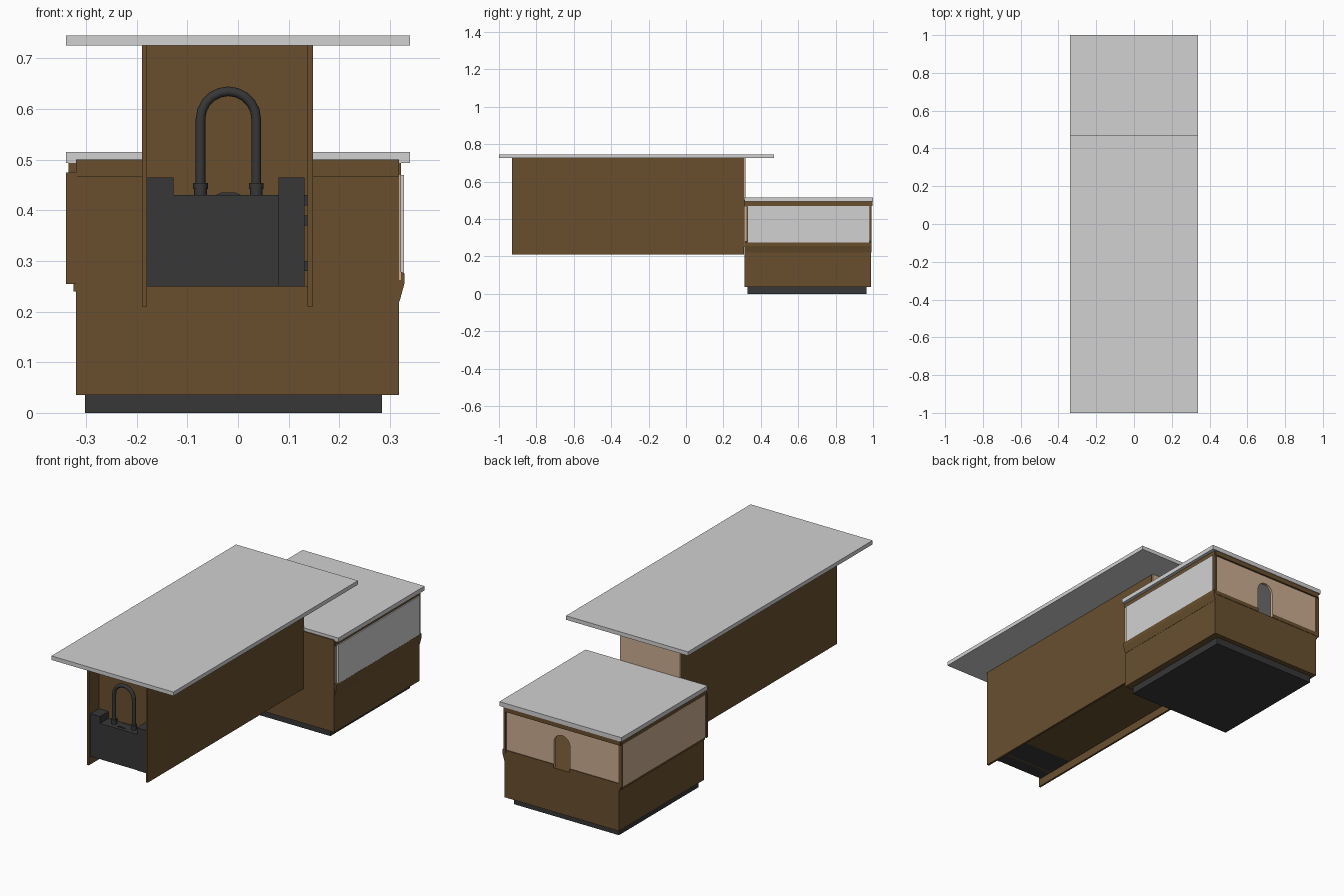
import bpy, bmesh, math

if "Cube" in bpy.data.objects:
    bpy.data.objects.remove(bpy.data.objects["Cube"])


def material(name, rgb):
    m = bpy.data.materials.new(name)
    m.diffuse_color = (*rgb, 1)
    m.use_nodes = True
    m.node_tree.nodes["Principled BSDF"].inputs["Base Color"].default_value = m.diffuse_color
    return m


BROWN = material("brown wood", (0.14, 0.078, 0.028))
TAN = material("tan panel", (0.60, 0.42, 0.28))
GREY = material("light grey worktop", (0.64, 0.64, 0.64))
DARK = material("dark metal", (0.038, 0.038, 0.038))


def prism(name, pts, y0, y1, mat):
    """Extrude an x-z outline from y0 to y1."""
    bm = bmesh.new()
    f = bm.faces.new([bm.verts.new((x, y0, z)) for x, z in pts])
    r = bmesh.ops.extrude_face_region(bm, geom=[f])
    for v in r["geom"]:
        if isinstance(v, bmesh.types.BMVert):
            v.co.y = y1
    bmesh.ops.recalc_face_normals(bm, faces=bm.faces)
    me = bpy.data.meshes.new(name)
    bm.to_mesh(me)
    bm.free()
    me.materials.append(mat)
    ob = bpy.data.objects.new(name, me)
    bpy.context.collection.objects.link(ob)
    return ob


def box(name, x0, x1, y0, y1, z0, z1, mat):
    return prism(name, [(x0, z0), (x1, z0), (x1, z1), (x0, z1)], y0, y1, mat)


def tube(name, pts, radius, mat):
    """Round pipe along a path."""
    cu = bpy.data.curves.new(name, 'CURVE')
    cu.dimensions = '3D'
    cu.bevel_depth = radius
    cu.bevel_resolution = 2
    cu.use_fill_caps = True
    sp = cu.splines.new('POLY')
    sp.points.add(len(pts) - 1)
    for p, c in zip(sp.points, pts):
        p.co = (*c, 1)
    cu.materials.append(mat)
    ob = bpy.data.objects.new(name, cu)
    bpy.context.collection.objects.link(ob)
    bpy.ops.object.select_all(action='DESELECT')
    ob.select_set(True)
    bpy.context.view_layer.objects.active = ob
    bpy.ops.object.convert(target='MESH')
    return ob


# High counter: top slab on two long side panels
box("high_worktop", -0.34, 0.34, -1.0, 0.47, 0.725, 0.745, GREY)
box("left_side_panel", -0.19, -0.18, -0.93, 0.31, 0.21, 0.727, BROWN)
box("right_side_panel", 0.137, 0.148, -0.93, 0.31, 0.21, 0.727, BROWN)
box("counter_front_wall", -0.18, 0.137, -0.85, -0.84, 0.25, 0.727, BROWN)
box("counter_floor", -0.18, 0.137, -0.70, 0.31, 0.25, 0.26, BROWN)
box("counter_back_panel", -0.189, 0.147, 0.309, 0.317, 0.25, 0.727, TAN)

# Dark fitting at the front end with its raised ends
prism("front_tank", [(-0.18, 0.25), (0.08, 0.25), (0.08, 0.43), (-0.127, 0.43),
                     (-0.127, 0.465), (-0.18, 0.465)], -0.917, -0.70, DARK)
box("front_tank_end", 0.08, 0.131, -0.92, -0.70, 0.25, 0.465, DARK)
for i, z in enumerate((0.28, 0.37, 0.41)):
    box(f"side_valve_{i}", 0.13, 0.137, -0.90, -0.87, z, z + 0.02, DARK)

# Arched pipe with stepped feet
PY, PX, R = -0.88, -0.019, 0.055
path = [(PX - R, PY, 0.43)]
path += [(PX - R * math.cos(math.pi * i / 10), PY, 0.58 + R * math.sin(math.pi * i / 10))
         for i in range(11)]
path += [(PX + R, PY, 0.43)]
tube("arched_pipe", path, 0.0095, DARK)
for s in (-1, 1):
    x = PX + s * R
    tube("pipe_foot", [(x, PY, 0.43), (x, PY, 0.446)], 0.0125, DARK)
    tube("pipe_collar", [(x, PY, 0.442), (x, PY, 0.454)], 0.0145, DARK)
prism("drain_cap", [(PX - 0.028, 0.429), (PX + 0.028, 0.429), (PX + 0.014, 0.435),
                    (PX - 0.014, 0.435)], PY - 0.02, PY + 0.02, DARK)

# Low cabinet: plinth, solid lower body and hollow upper part
box("plinth", -0.302, 0.284, 0.33, 0.965, 0.0, 0.04, DARK)
box("cabinet_body", -0.32, 0.318, 0.312, 0.99, 0.035, 0.257, BROWN)
box("cabinet_front_wall", -0.32, 0.318, 0.312, 0.325, 0.25, 0.498, BROWN)
box("cabinet_left_wall", -0.32, -0.305, 0.325, 0.975, 0.25, 0.498, BROWN)
box("cabinet_right_wall", 0.303, 0.318, 0.325, 0.975, 0.25, 0.498, BROWN)
box("low_worktop", -0.34, 0.34, 0.314, 1.0, 0.493, 0.515, GREY)


def arch_panel(name, half, left, right, z0, z1, y0, y1, mat):
    """Panel with a round-topped opening cut up from its lower edge."""
    arc = [(half * math.cos(math.pi * i / 10), 0.385 + half * math.sin(math.pi * i / 10))
           for i in range(11)]
    pts = [(left, z0), (-half, z0)] + arc[::-1] + [(half, z0), (right, z0),
                                                   (right, z1), (left, z1)]
    return prism(name, pts, y0, y1, mat)


# Back: tan panel with arched opening and brown strips below
arch_panel("cabinet_back_panel", 0.045, -0.32, 0.318, 0.257, 0.495, 0.975, 0.988, TAN)
for x0, x1 in ((-0.32, -0.045), (0.045, 0.318)):
    box("back_lower_strip", x0, x1, 0.986, 0.992, 0.255, 0.275, BROWN)

# Top rails around the cabinet
box("front_rail", -0.32, 0.318, 0.309, 0.32, 0.467, 0.5, BROWN)
box("back_rail", -0.33, 0.32, 0.985, 0.997, 0.47, 0.495, BROWN)
box("left_rail", -0.335, -0.315, 0.314, 0.99, 0.472, 0.495, BROWN)
box("right_rail", 0.31, 0.322, 0.314, 0.99, 0.467, 0.495, BROWN)

# Side panels: tan on the left, light grey on the right
box("left_tan_panel", -0.336, -0.318, 0.322, 0.982, 0.257, 0.473, TAN)
box("left_lower_strip", -0.325, -0.31, 0.314, 0.99, 0.24, 0.262, BROWN)
box("left_front_post", -0.34, -0.318, 0.311, 0.323, 0.255, 0.475, BROWN)
box("left_back_post", -0.337, -0.318, 0.982, 0.99, 0.255, 0.475, BROWN)
box("right_grey_panel", 0.316, 0.328, 0.33, 0.982, 0.262, 0.47, GREY)
box("right_back_post", 0.31, 0.323, 0.984, 0.993, 0.262, 0.47, BROWN)
box("right_front_post", 0.31, 0.322, 0.313, 0.324, 0.262, 0.47, TAN)
prism("right_lower_strip", [(0.315, 0.22), (0.319, 0.22), (0.3285, 0.255), (0.3285, 0.275),
                            (0.315, 0.283)], 0.313, 0.992, BROWN)

# Pipes glimpsed through the arched opening
for x in (-0.02, 0.02):
    tube("inner_pipe", [(x, 0.85, 0.255), (x, 0.85, 0.40)], 0.006, DARK)
